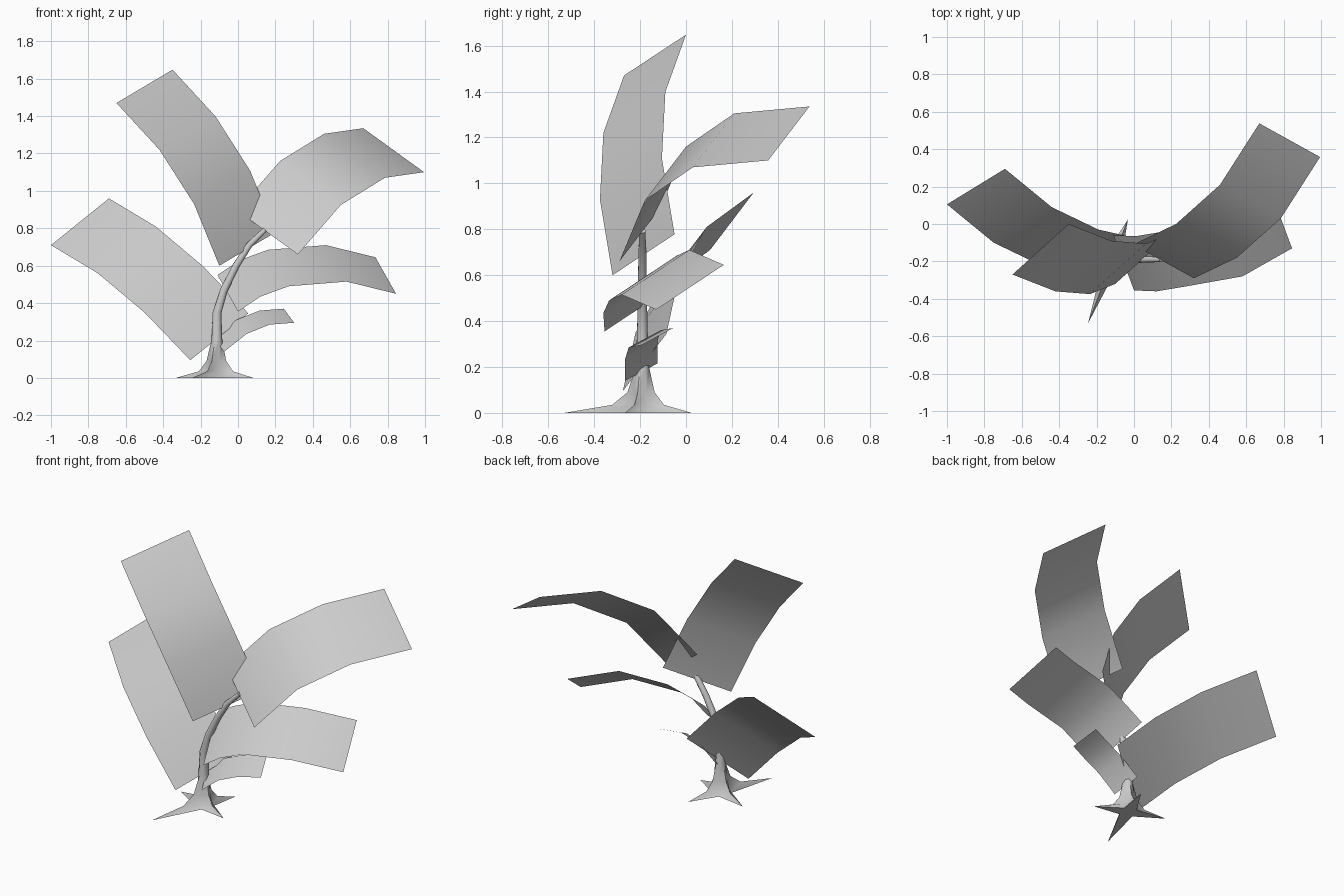
import bpy, bmesh, math
from mathutils import Vector

if "Cube" in bpy.data.objects:
    bpy.data.objects.remove(bpy.data.objects["Cube"])

grey = bpy.data.materials.new("plain grey")
grey.diffuse_color = (0.6, 0.6, 0.6, 1)
grey.use_nodes = True
grey.node_tree.nodes["Principled BSDF"].inputs["Base Color"].default_value = grey.diffuse_color


def finish(bm, name):
    me = bpy.data.meshes.new(name)
    bm.to_mesh(me)
    bm.free()
    me.materials.append(grey)
    for p in me.polygons:
        p.use_smooth = True
    ob = bpy.data.objects.new(name, me)
    bpy.context.collection.objects.link(ob)
    return ob


# Leaves: a bent edge swept sideways along one width vector
def leaf(name, edge, width):
    bm = bmesh.new()
    w = Vector(width)
    rows = [(bm.verts.new(p), bm.verts.new(Vector(p) + w)) for p in edge]
    for (a, b), (c, d) in zip(rows, rows[1:]):
        bm.faces.new((a, c, d, b))
    bm.normal_update()
    if sum(f.normal.z for f in bm.faces) < 0:
        bmesh.ops.reverse_faces(bm, faces=bm.faces[:])
    finish(bm, name)


leaf("upper_left_leaf",
     [(-0.10, -0.32, 0.60), (-0.235, -0.375, 0.93), (-0.42, -0.36, 1.22), (-0.65, -0.27, 1.47)],
     (0.30, 0.27, 0.178))
leaf("upper_right_leaf",
     [(0.32, -0.29, 0.66), (0.55, -0.18, 0.925), (0.785, 0.03, 1.07), (0.995, 0.358, 1.10)],
     (-0.325, 0.18, 0.235))
leaf("lower_left_leaf",
     [(-0.255, -0.275, 0.095), (-0.50, -0.22, 0.35), (-0.75, -0.10, 0.56), (-1.0, 0.105, 0.71)],
     (0.31, 0.19, 0.25))
leaf("lower_right_leaf",
     [(0.0, -0.355, 0.355), (0.12, -0.36, 0.435), (0.27, -0.335, 0.49),
      (0.58, -0.28, 0.515), (0.845, -0.13, 0.45)],
     (-0.11, 0.295, 0.195))
leaf("small_right_leaf",
     [(-0.075, -0.265, 0.14), (0.045, -0.265, 0.235), (0.17, -0.25, 0.285), (0.30, -0.195, 0.295)],
     (-0.055, 0.14, 0.075))

# Trunk: rings along a curved path, flaring into four roots at the ground
# each row: x, z, radius, root spread
path = [(-0.115, 0.0, 0.055, 1.0), (-0.115, 0.035, 0.045, 0.3), (-0.115, 0.09, 0.04, 0.09),
        (-0.113, 0.2, 0.031, 0), (-0.112, 0.35, 0.025, 0), (-0.075, 0.47, 0.022, 0),
        (-0.01, 0.60, 0.02, 0), (0.06, 0.71, 0.018, 0), (0.145, 0.793, 0.014, 0)]
roots = [0.365, 0.212, 0.23, 0.233]
bm = bmesh.new()
rings = []
for i, (x, z, r, spread) in enumerate(path):
    lo, hi = path[max(i - 1, 0)], path[min(i + 1, len(path) - 1)]
    tilt = math.atan2(hi[0] - lo[0], hi[1] - lo[1]) if i > 2 else 0
    ring = []
    for k in range(8):
        a = math.radians(-111 + 45 * k)
        rad = r + spread * (roots[k // 2] - r) if k % 2 == 0 else r
        u, v = rad * math.cos(a), rad * math.sin(a)
        ring.append(bm.verts.new((x + u * math.cos(tilt), -0.19 + v, z - u * math.sin(tilt))))
    rings.append(ring)
for a, b in zip(rings, rings[1:]):
    for k in range(8):
        n = (k + 1) % 8
        bm.faces.new((a[k], a[n], b[n], b[k]))
bm.faces.new(rings[-1])
bm.faces.new(rings[0][::-1])
trunk = finish(bm, "trunk_with_roots")
bpy.context.view_layer.objects.active = trunk
trunk.select_set(True)
bpy.ops.object.shade_smooth_by_angle(angle=math.radians(60))
